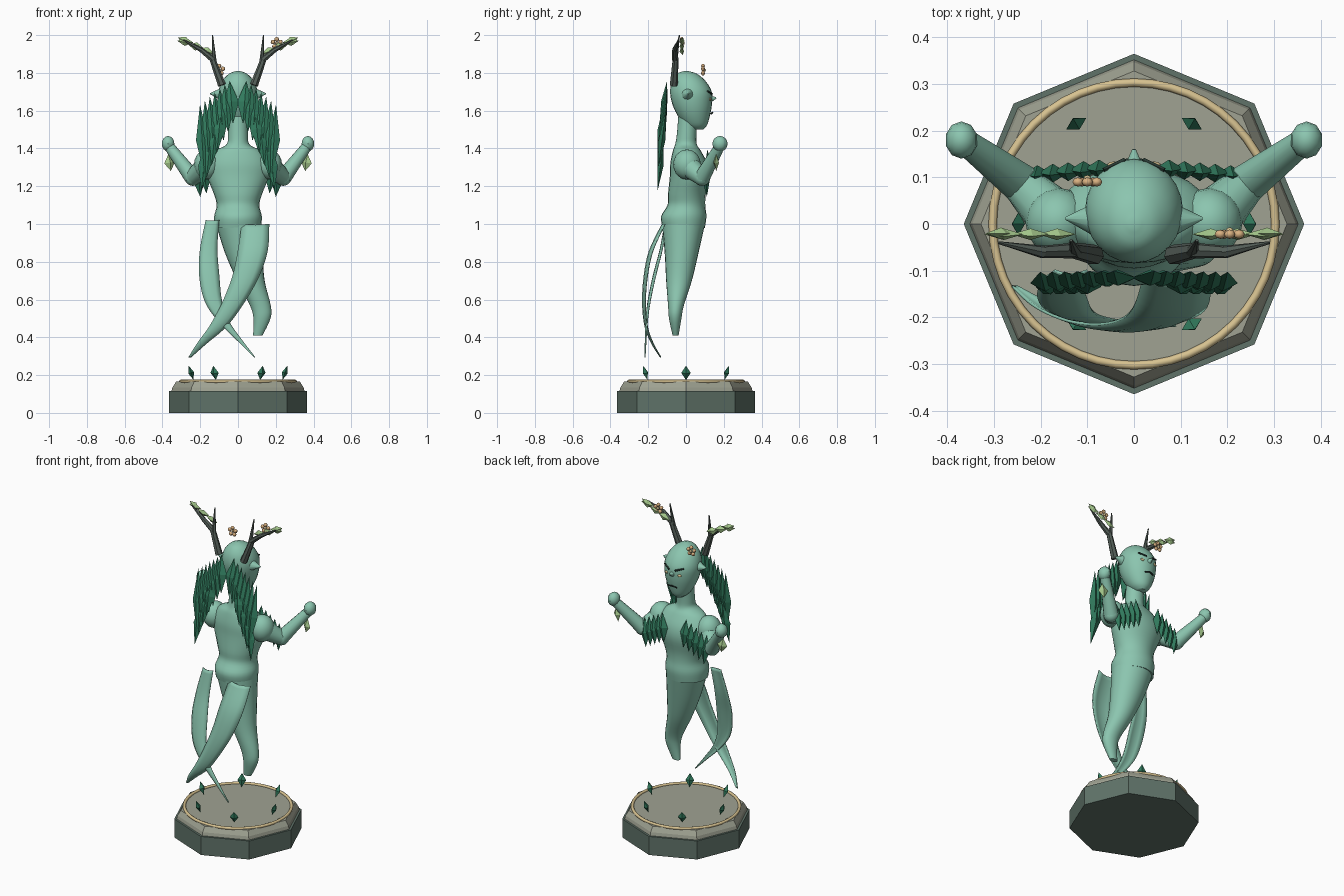
import bpy, bmesh, math
from mathutils import Vector, Matrix

if "Cube" in bpy.data.objects:
    bpy.data.objects.remove(bpy.data.objects["Cube"], do_unlink=True)


def material(name, r, g, b):
    m = bpy.data.materials.new(name)
    m.use_nodes = True
    m.diffuse_color = (r, g, b, 1)
    m.node_tree.nodes["Principled BSDF"].inputs["Base Color"].default_value = (r, g, b, 1)
    return m


SKIN = material("sage_skin", .26, .56, .43)
LEAF = material("deep_leaf", .032, .205, .115)
SPROUT = material("pale_leaf", .39, .6, .27)
GOLD = material("pale_gold", .68, .54, .28)
STONE = material("stone", .35, .365, .29)
PLINTH = material("dark_plinth", .115, .17, .14)
BARK = material("bark", .09, .115, .1)
PETAL = material("peach_petal", .7, .44, .22)
INK = material("face_ink", .02, .04, .032)


def finish(name, bm, mat, smooth=True, angle=40):
    bmesh.ops.recalc_face_normals(bm, faces=bm.faces)
    me = bpy.data.meshes.new(name)
    bm.to_mesh(me)
    bm.free()
    me.materials.append(mat)
    ob = bpy.data.objects.new(name, me)
    bpy.context.collection.objects.link(ob)
    if smooth:
        bpy.ops.object.select_all(action="DESELECT")
        ob.select_set(True)
        bpy.context.view_layer.objects.active = ob
        bpy.ops.object.shade_smooth_by_angle(angle=math.radians(angle))
    return ob


def spline(rows, steps=4):
    """Smooth curve through rows of numbers."""
    rows = [Vector(r) for r in rows]
    out = []
    for i in range(len(rows) - 1):
        a, b, c, d = (rows[min(max(j, 0), len(rows) - 1)] for j in range(i - 1, i + 3))
        for s in range(steps):
            t = s / steps
            out.append(b + (c - a) * (t / 2) + (a * 2 - b * 5 + c * 4 - d) * (t * t / 2)
                       + (b * 3 - a - c * 3 + d) * (t ** 3 / 2))
    return out + [rows[-1]]


def loft(name, rows, mat, sides=24, steps=4, smooth=True):
    """Stacked ellipses given as x, y, z, half width, half depth."""
    bm = bmesh.new()
    rings = []
    for x, y, z, rx, ry in (spline(rows, steps) if steps else rows):
        ang = [math.tau * k / sides for k in range(sides)]
        rings.append([bm.verts.new((x + rx * math.cos(a), y + ry * math.sin(a), z)) for a in ang])
    for lo, hi in zip(rings, rings[1:]):
        for k in range(sides):
            n = (k + 1) % sides
            bm.faces.new((lo[k], lo[n], hi[n], hi[k]))
    bm.faces.new(rings[0])
    bm.faces.new(rings[-1])
    return finish(name, bm, mat, smooth)


def add_rod(bm, a, b, r1, r2, sides):
    a, b = Vector(a), Vector(b)
    rot = (b - a).to_track_quat("Z", "Y").to_matrix().to_4x4()
    bmesh.ops.create_cone(bm, cap_ends=True, segments=sides, radius1=r1, radius2=r2,
                          depth=(b - a).length, matrix=Matrix.Translation((a + b) / 2) @ rot)


def rods(name, parts, mat, sides=12, smooth=True):
    bm = bmesh.new()
    for p in parts:
        add_rod(bm, *p, sides)
    return finish(name, bm, mat, smooth)


def balls(name, parts, mat, u=16, v=10):
    bm = bmesh.new()
    for pos, size in parts:
        bmesh.ops.create_uvsphere(bm, u_segments=u, v_segments=v, radius=1,
                                  matrix=Matrix.Translation(pos) @ Matrix.Diagonal((*size, 1)))
    return finish(name, bm, mat)


def leaves(name, parts, mat):
    """Faceted diamonds: centre, long direction, facing, length, width, thickness."""
    bm = bmesh.new()
    for c, d, n, length, width, thick in parts:
        c, d, n = Vector(c), Vector(d).normalized(), Vector(n)
        w = d.cross(n).normalized()
        n = w.cross(d)
        top, bot = (bm.verts.new(c + d * s * length / 2) for s in (1, -1))
        mid = [bm.verts.new(c + o) for o in (w * width / 2, n * thick / 2, -w * width / 2, -n * thick / 2)]
        for k in range(4):
            bm.faces.new((mid[k], mid[(k + 1) % 4], top))
            bm.faces.new((mid[(k + 1) % 4], mid[k], bot))
    return finish(name, bm, mat, smooth=False)


def drape(name, rows):
    """Thin tapering ribbon; rows are left x, right x, y, z."""
    bm = bmesh.new()
    lines = []
    for xl, xr, y, z in spline(rows, 5):
        line = []
        for t in (0, .25, .5, .75, 1):
            bow = (xr - xl) * .5 * (t * (1 - t))
            line.append(bm.verts.new((xl + (xr - xl) * t, y - bow, z - bow * .3)))
        lines.append(line)
    for a, b in zip(lines, lines[1:]):
        for k in range(4):
            bm.faces.new((a[k], a[k + 1], b[k + 1], b[k]))
    ob = finish(name, bm, SKIN)
    mod = ob.modifiers.new("thickness", "SOLIDIFY")
    mod.thickness = .006
    mod.offset = 0


# Base
loft("plinth", [(0, 0, 0, .365, .365), (0, 0, .115, .365, .365)], PLINTH, 8, 0, False)
loft("plinth_top", [(0, 0, .115, .352, .352), (0, 0, .135, .347, .347), (0, 0, .165, .328, .328)],
     STONE, 8, 0, False)
bpy.ops.mesh.primitive_torus_add(major_radius=.303, minor_radius=.009, major_segments=48,
                                 minor_segments=8, location=(0, 0, .167))
ring = bpy.context.object
ring.name = "base_ring"
ring.data.materials.append(GOLD)
bpy.ops.object.shade_smooth_by_angle(angle=math.radians(60))
parts = []
for k in range(6):
    out = Vector((math.cos(k * math.pi / 3), math.sin(k * math.pi / 3), 0))
    parts.append((out * .248 + Vector((0, 0, .212)), out * .35 + Vector((0, 0, 1)), out, .08, .05, .03))
leaves("base_sprouts", parts, LEAF)

# Body
loft("torso", [(0, -.012, .98, .122, .112), (0, -.012, 1.04, .126, .12), (0, .002, 1.1, .113, .1),
               (0, .005, 1.16, .128, .1), (0, .018, 1.25, .162, .104), (0, .015, 1.32, .165, .098),
               (0, .005, 1.385, .125, .075), (0, 0, 1.42, .062, .058), (0, .003, 1.47, .053, .052),
               (0, .012, 1.58, .052, .052)], SKIN)
loft("trailing_body", [(.105, -.055, .41, .025, .016), (.127, -.057, .5, .045, .033),
                       (.118, -.053, .57, .055, .042), (.068, -.037, .7, .073, .068),
                       (.03, -.023, .85, .1, .09), (0, -.012, 1.02, .123, .117)], SKIN)
drape("left_drape", [(.02, .165, -.11, 1), (0, .157, -.175, .86), (-.03, .11, -.205, .72),
                     (-.085, .03, -.215, .58), (-.15, -.06, -.205, .46), (-.215, -.165, -.175, .37),
                     (-.262, -.25, -.133, .295)])
drape("right_drape", [(-.17, -.1, -.1, 1.02), (-.2, -.11, -.125, .87), (-.205, -.1, -.16, .73),
                      (-.175, -.085, -.19, .59), (-.1, -.045, -.205, .48), (0, .025, -.212, .38),
                      (.085, .09, -.217, .295)])

# Head
loft("head", [(0, .06, 1.5, .025, .03), (0, .052, 1.525, .055, .06), (0, .04, 1.58, .084, .088),
              (0, .032, 1.64, .101, .106), (0, .026, 1.7, .104, .11), (0, .015, 1.755, .085, .09),
              (0, .005, 1.795, .048, .053), (0, 0, 1.81, .01, .01)], SKIN)
rods("nose", [((0, .12, 1.66), (0, .16, 1.668), .022, .004)], SKIN)
rods("ears", [((s * .085, .01, 1.687), (s * .147, .012, 1.69), .036, .003) for s in (-1, 1)], SKIN)
balls("eyes", [((s * .043, .127, 1.66), (.014, .007, .008)) for s in (-1, 1)], GOLD, 10, 6)
rods("brows", [((s * .02, .136, 1.687), (s * .065, .116, 1.703), .007, .005) for s in (-1, 1)], INK, 6)
rods("mouth", [((0, .14, 1.59), (s * .03, .133, 1.583), .005, .004) for s in (-1, 1)], INK, 6)

# Arms and antlers, mirrored
for s, side in ((1, "left"), (-1, "right")):
    elbow, wrist = (s * .24, .085, 1.245), (s * .36, .175, 1.405)
    balls(side + "_shoulder", [((s * .163, .005, 1.315), (.07, .073, .08))], SKIN)
    rods(side + "_upper_arm", [((s * .165, .01, 1.31), elbow, .062, .043)], SKIN)
    balls(side + "_elbow", [(elbow, (.043, .043, .043))], SKIN)
    rods(side + "_forearm", [(elbow, wrist, .043, .028)], SKIN)
    balls(side + "_hand", [((s * .37, .18, 1.425), (.035, .04, .041))], SKIN, 10, 8)
    leaves(side + "_wrist_leaf", [((s * .362, .16, 1.325), (s * .15, 0, 1), (s * .3, 1, 0), .09, .06, .03)],
           SPROUT)
    rods(side + "_antler", [((s * .085, -.066, 1.735), (s * .138, -.055, 1.88), .022, .016),
                            ((s * .125, -.06, 1.85), (s * .135, -.035, 2), .014, .003),
                            ((s * .132, -.057, 1.87), (s * .2, -.06, 1.925), .017, .013),
                            ((s * .195, -.06, 1.922), (s * .29, -.04, 1.975), .014, .003)], BARK, 7)
    leaves(side + "_antler_leaves", [((s * (.165 + .057 * k), -.022, 1.915 + .025 * k),
                                      (s, 0, .35 - .12 * k), (0, 1, .2), .085, .045, .025)
                                     for k in range(3)] +
           [((s * .285, -.02, 1.97), (s, 0, .55), (0, 1, 0), .075, .045, .025)], SPROUT)
    # Hair and chest foliage
    parts = []
    for k in range(7):
        t = k / 6
        parts.append((((s * (.035 + .155 * t)), -.115 - .012 * t, 1.645 - .2 * t),
                      (s * (.08 - .02 * t), .13, 1), (0, -1, 0), .23 + .15 * t, .08 - .015 * t, .035))
    for k in range(4):
        parts.append(((s * (.1 + .027 * k), -.135, 1.5 - .065 * k), (-s * .1, .12, 1), (0, -1, 0),
                      .26, .06, .03))
    leaves(side + "_leaf_hair", parts, LEAF)
    leaves(side + "_chest_leaves", [((s * (.075 + .033 * k), .118 - .003 * k, 1.305 - .018 * k),
                                     (s * .08, -.05, 1), (0, 1, 0), .18, .065, .04) for k in range(5)], LEAF)


# Blossoms
def blossom(name, x, y, z):
    petals = [((x + .021 * math.cos(a), y, z + .021 * math.sin(a)), (.012, .01, .012))
              for a in (math.tau * k / 5 + math.pi / 2 for k in range(5))]
    balls(name + "_petals", petals, PETAL, 8, 6)
    balls(name + "_centre", [((x, y + .006, z), (.009, .009, .009))], GOLD, 8, 6)


blossom("head_blossom", -.1, .09, 1.815)
blossom("antler_blossom", .205, -.022, 1.957)
